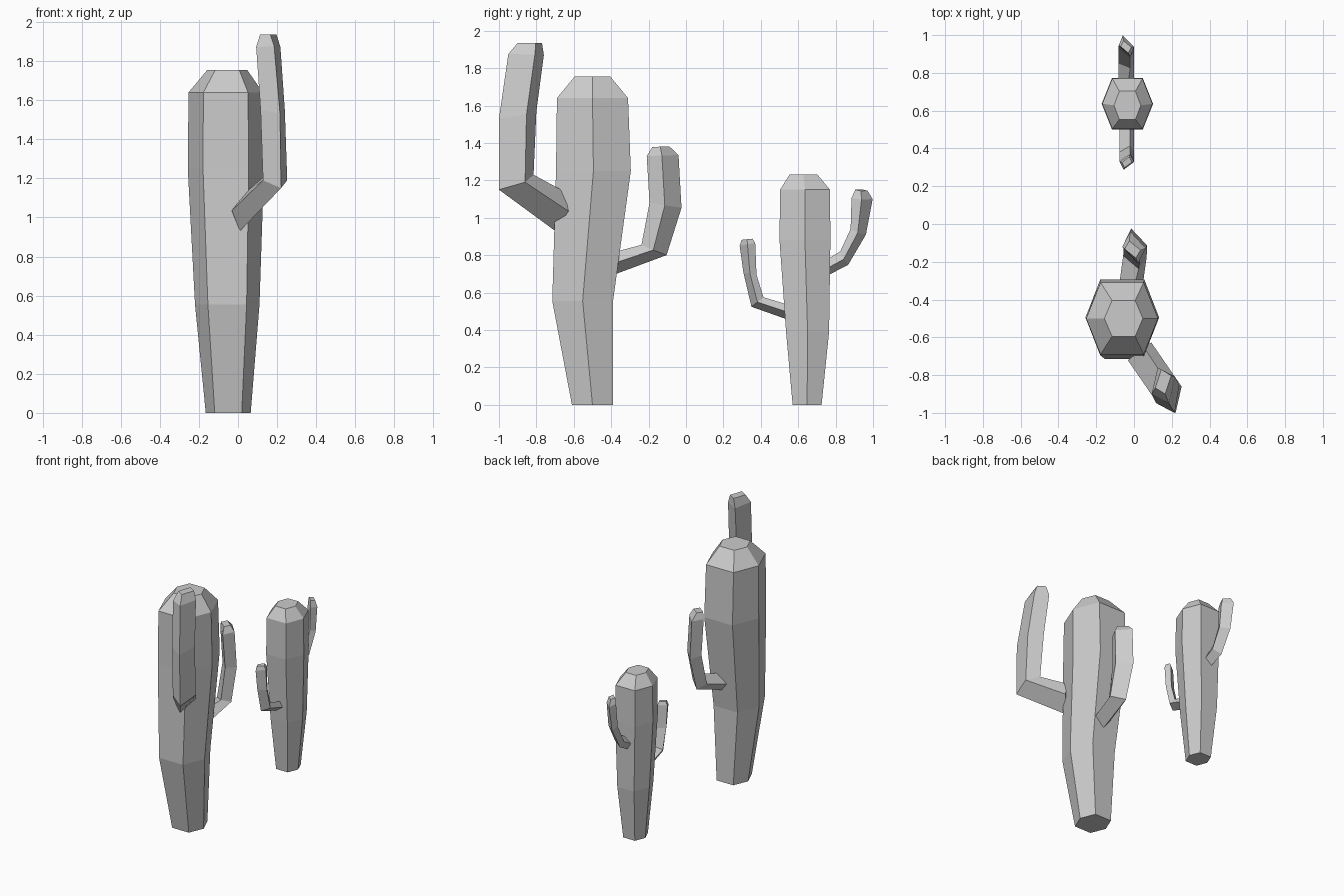
import bpy, bmesh
from mathutils import Vector


def loft(name, rings):
    """Skin equal-sized vertex rings into a closed flat-shaded tube."""
    bm = bmesh.new()
    loops = [[bm.verts.new(p) for p in ring] for ring in rings]
    n = len(loops[0])
    for lo, hi in zip(loops, loops[1:]):
        for i in range(n):
            j = (i + 1) % n
            bm.faces.new((lo[i], lo[j], hi[j], hi[i]))
    bm.faces.new(loops[0][::-1])
    bm.faces.new(loops[-1])
    bmesh.ops.recalc_face_normals(bm, faces=bm.faces)
    mesh = bpy.data.meshes.new(name)
    bm.to_mesh(mesh)
    bm.free()
    obj = bpy.data.objects.new(name, mesh)
    bpy.context.collection.objects.link(obj)
    return obj


def trunk(name, levels):
    """Six-sided trunk; each level is z, centre x, half width, front y, back y."""
    rings = []
    for z, cx, r, y0, y1 in levels:
        ym, f = (y0 + y1) / 2, r * 0.6
        rings.append([(cx + r, ym, z), (cx + f, y1, z), (cx - f, y1, z),
                      (cx - r, ym, z), (cx - f, y0, z), (cx + f, y0, z)])
    loft(name, rings)


def arm(name, side, rails):
    """Four-sided bent arm from an outer and an inner ridge, with a blunt tip."""
    rings = []
    for k, (outer, inner) in enumerate(rails):
        a, c = Vector(outer), Vector(inner)
        s = Vector(side) * (0.68 if k == len(rails) - 1 else 1)
        rings.append([a, (a + c) / 2 + s, c, (a + c) / 2 - s])
    loft(name, rings)


# Large cactus at the front
trunk("large_trunk", [
    (0, -.05, .115, -.61, -.39), (.555, -.055, .165, -.715, -.39),
    (1.25, -.062, .195, -.695, -.295), (1.64, -.063, .19, -.69, -.31),
    (1.755, -.055, .102, -.595, -.405)])
arm("large_front_arm", (.062, .047, 0), [
    ((.01, -.70, .93), (.05, -.65, 1.14)),
    ((.22, -1.0, 1.15), (.16, -.815, 1.23)),
    ((.215, -1.0, 1.53), (.14, -.80, 1.57)),
    ((.185, -.95, 1.875), (.125, -.76, 1.87)),
    ((.165, -.90, 1.935), (.145, -.77, 1.935))])
arm("large_back_arm", (.062, -.004, 0), [
    ((-.04, -.40, .69), (-.01, -.37, .82)),
    ((-.015, -.104, .80), (.025, -.238, .855)),
    ((-.015, -.024, 1.053), (.03, -.195, 1.08)),
    ((-.02, -.04, 1.335), (.02, -.21, 1.33)),
    ((-.025, -.09, 1.382), (.01, -.18, 1.378))])

# Small cactus at the back
trunk("small_trunk", [
    (0, -.035, .08, .57, .725), (.39, -.035, .116, .535, .765),
    (.88, -.035, .136, .50, .772), (1.15, -.035, .133, .503, .77),
    (1.23, -.035, .071, .553, .703)])
arm("small_back_arm", (.041, -.003, -.006), [
    ((-.05, .735, .68), (-.03, .75, .775)),
    ((-.06, .867, .748), (-.02, .825, .82)),
    ((-.06, .962, .91), (-.02, .88, .94)),
    ((-.06, .998, 1.10), (-.02, .885, 1.105)),
    ((-.055, .97, 1.145), (-.03, .905, 1.15))])
arm("small_front_arm", (.038, 0, 0), [
    ((-.055, .545, .455), (-.02, .545, .535)),
    ((-.055, .35, .524), (-.02, .414, .575)),
    ((-.055, .307, .706), (-.02, .377, .695)),
    ((-.055, .287, .85), (-.02, .37, .866)),
    ((-.05, .298, .882), (-.025, .355, .888))])
